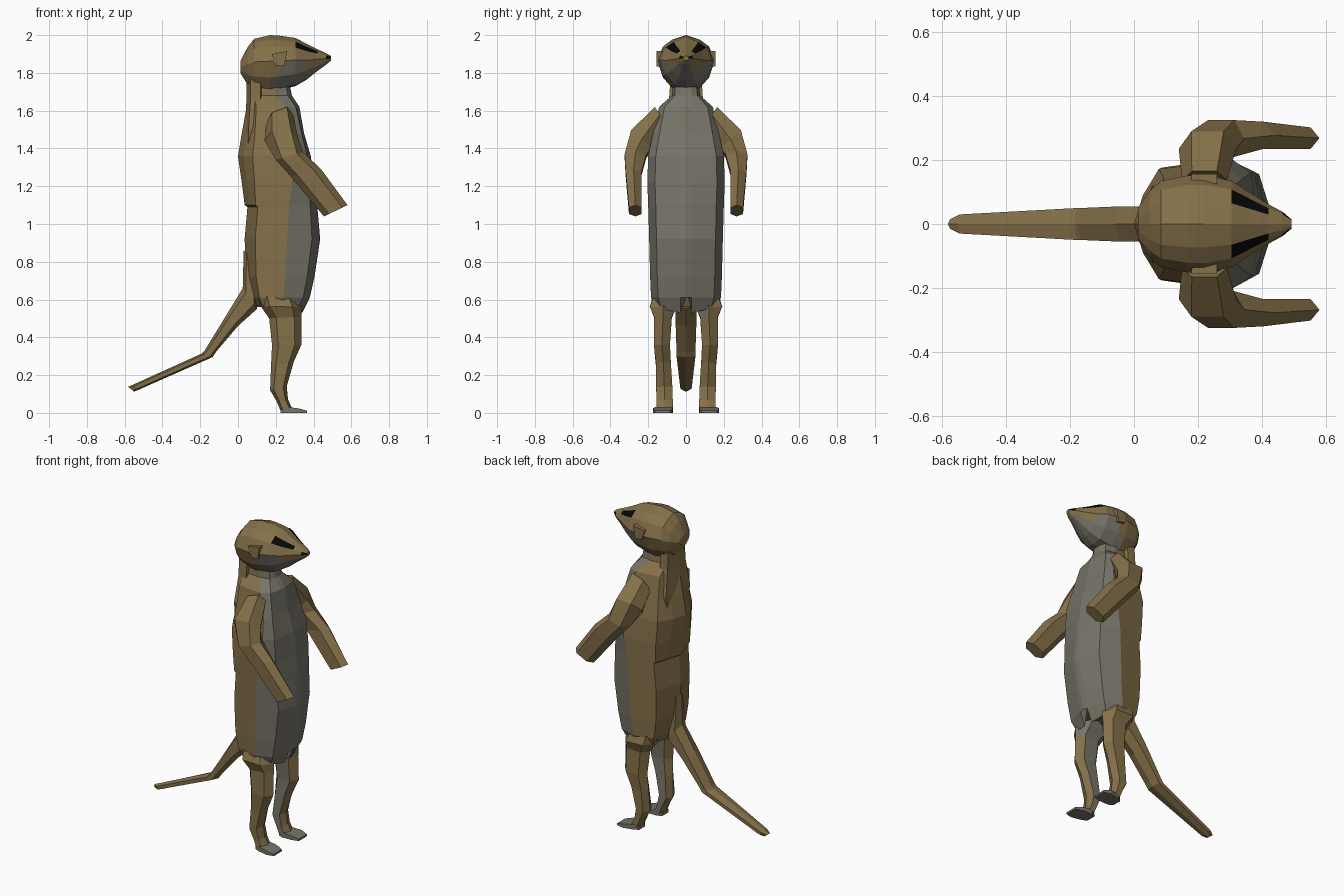
import bpy, bmesh


def material(name, rgb):
    m = bpy.data.materials.new(name)
    m.diffuse_color = (*rgb, 1)
    return m


BROWN, GREY, BLACK = 0, 1, 2
MATS = [material("brown fur", (0.235, 0.165, 0.068)),
        material("grey fur", (0.185, 0.173, 0.14)),
        material("black", (0.002, 0.002, 0.002))]


def loft(name, rings, rule=lambda i, j: BROWN, cap=BROWN):
    """Skin closed rings of equal length; rule(segment, side) picks the colour."""
    bm = bmesh.new()
    vs = [[bm.verts.new(p) for p in r] for r in rings]
    n = len(rings[0])
    for i in range(len(rings) - 1):
        for j in range(n):
            k = (j + 1) % n
            f = bm.faces.new((vs[i][j], vs[i][k], vs[i + 1][k], vs[i + 1][j]))
            f.material_index = rule(i, j)
    for end in (vs[0], vs[-1]):
        bm.faces.new(end).material_index = cap
    bmesh.ops.recalc_face_normals(bm, faces=bm.faces)
    me = bpy.data.meshes.new(name)
    bm.to_mesh(me)
    bm.free()
    for m in MATS:
        me.materials.append(m)
    ob = bpy.data.objects.new(name, me)
    bpy.context.collection.objects.link(ob)
    return ob


def mirrored(half):
    """Close a half section (first and last points on y = 0)."""
    return half + [(x, -y, z) for x, y, z in half[-2:0:-1]]


# Body: z, back x, colour-edge x, front x, half width
body = [(0.56, 0.10, 0.23, 0.345, 0.165), (0.61, 0.07, 0.24, 0.38, 0.185),
        (0.72, 0.045, 0.25, 0.405, 0.19), (0.92, 0.035, 0.26, 0.435, 0.195),
        (1.09, 0.05, 0.27, 0.42, 0.20), (1.10, 0.035, 0.27, 0.42, 0.20),
        (1.22, 0.02, 0.29, 0.405, 0.205), (1.36, 0.0, 0.31, 0.385, 0.20),
        (1.48, 0.02, 0.30, 0.35, 0.175), (1.62, 0.045, 0.25, 0.325, 0.142),
        (1.68, 0.05, 0.20, 0.285, 0.075), (1.73, 0.055, 0.20, 0.275, 0.07),
        (1.80, 0.055, 0.20, 0.28, 0.07)]
rings = []
for i, (z, xb, xg, xf, w) in enumerate(body):
    dip, notch = (-0.03, 0.10) if i == 0 else (0, 0)    # notched hem at the front
    rings.append(mirrored([
        (xb, 0, z), (xb + 0.028, 0.45 * w, z), (xb + 0.25 * (xg - xb), 0.86 * w, z),
        (xg, w, z), (xf - 0.25 * (xf - xg), 0.8 * w, z + 0.3 * dip),
        (xf - 0.004, 0.03, z + dip), (xf, 0, z + notch)]))
loft("body", rings, lambda i, j: GREY if 3 <= j <= 8 else BROWN)

# Head: x, bottom z, top z, half width
head = [(0.012, 1.80, 1.86, 0.05), (0.05, 1.74, 1.935, 0.105), (0.085, 1.715, 1.98, 0.135),
        (0.17, 1.70, 2.0, 0.152), (0.22, 1.71, 1.997, 0.153), (0.305, 1.73, 1.985, 0.135),
        (0.36, 1.762, 1.955, 0.10), (0.42, 1.81, 1.925, 0.062), (0.465, 1.842, 1.905, 0.038),
        (0.492, 1.865, 1.89, 0.015)]
rings = []
for x, zb, zt, w in head:
    h = zt - zb
    rings.append(mirrored([
        (x, 0, zt), (x, 0.48 * w, zt - 0.08 * h), (x, 0.8 * w, zt - 0.2 * h),
        (x, w, zt - 0.46 * h), (x, 0.8 * w, zb + 0.25 * h), (x, 0.42 * w, zb + 0.03 * h),
        (x, 0, zb)]))


def head_colour(i, j):
    s = min(j, 11 - j)                  # same side index on both halves
    if s == 1 and i in (5, 6):          # eye patches
        return BLACK
    if s == 2 and i == 8:               # nostrils
        return BLACK
    if (s == 3 and 4 <= i <= 5) or (s >= 4 and 3 <= i <= 7):
        return GREY                     # cheeks and throat
    return BROWN


loft("head", rings, head_colour)


def limb_ring(back, front, y_in, y_out, tilt=0, s=1):
    """Six-sided section between a back and a front point given as (x, z)."""
    def p(t, y, dz):
        return (back[0] + t * (front[0] - back[0]), s * y,
                back[1] + t * (front[1] - back[1]) + dz)
    mid = (y_in + y_out) / 2
    return [p(0, mid, 0), p(0.22, y_out, tilt), p(0.78, y_out, tilt),
            p(1, mid, 0), p(0.78, y_in, -tilt), p(0.22, y_in, -tilt)]


# Limbs: back point, front point, inner y, outer y, tilt
arm = [((0.15, 1.53), (0.29, 1.58), 0.11, 0.165, 0.05),
       ((0.14, 1.44), (0.32, 1.45), 0.18, 0.29, 0.05),
       ((0.20, 1.34), (0.345, 1.38), 0.21, 0.325, 0),
       ((0.28, 1.25), (0.44, 1.29), 0.235, 0.32, 0),
       ((0.455, 1.04), (0.58, 1.10), 0.235, 0.302, 0)]
leg = [((0.11, 0.62), (0.32, 0.60), 0.04, 0.175),
       ((0.12, 0.565), (0.335, 0.56), 0.05, 0.192),
       ((0.165, 0.50), (0.335, 0.51), 0.075, 0.168),
       ((0.18, 0.36), (0.335, 0.36), 0.085, 0.17),
       ((0.175, 0.25), (0.295, 0.27), 0.08, 0.16),
       ((0.17, 0.12), (0.258, 0.14), 0.072, 0.158),
       ((0.205, 0.06), (0.265, 0.07), 0.07, 0.155),
       ((0.225, 0.012), (0.285, 0.028), 0.07, 0.158)]
for side, s in (("left", 1), ("right", -1)):
    loft(side + "_arm", [limb_ring(*r, s=s) for r in arm])
    loft(side + "_leg", [limb_ring(*r, s=s) for r in leg],
         lambda i, j: GREY if j == 4 or (j == 3 and i < 2) else BROWN)
    # Foot: flat wedge
    loft(side + "_foot",
         [[(x, s * a, 0), (x, s * b, 0), (x, s * b, h), (x, s * a, h)]
          for x, a, b, h in ((0.225, 0.085, 0.145, 0.02), (0.255, 0.07, 0.16, 0.032),
                             (0.32, 0.072, 0.175, 0.024), (0.365, 0.085, 0.165, 0.012))],
         lambda i, j: GREY, GREY)
    # Ear: small raised flap
    loft(side + "_ear",
         [[(0.18, s * y, 1.90), (0.26, s * y, 1.915), (0.245, s * y, 1.835),
           (0.20, s * y, 1.84)] for y in (0.12, 0.157)])

# Tail: upper point, lower point, half width
tail = [((0.03, 0.86), (0.10, 0.80), 0.03), ((0.025, 0.66), (0.10, 0.55), 0.055),
        ((-0.06, 0.52), (0.0, 0.46), 0.055), ((-0.18, 0.325), (-0.115, 0.325), 0.05),
        ((-0.19, 0.315), (-0.135, 0.295), 0.05), ((-0.55, 0.152), (-0.525, 0.123), 0.03),
        ((-0.582, 0.138), (-0.55, 0.113), 0.015)]
loft("tail", [limb_ring(u, d, -w, w) for u, d, w in tail])

# Neck mane: brown ridge from the shoulders to the back of the head
mane = [(1.30, 0.03, 0.12, 0.09), (1.50, 0.035, 0.13, 0.12), (1.66, 0.045, 0.14, 0.09),
        (1.80, 0.045, 0.14, 0.08)]
loft("mane", [limb_ring((a, z), (b, z), -w, w) for z, a, b, w in mane])
